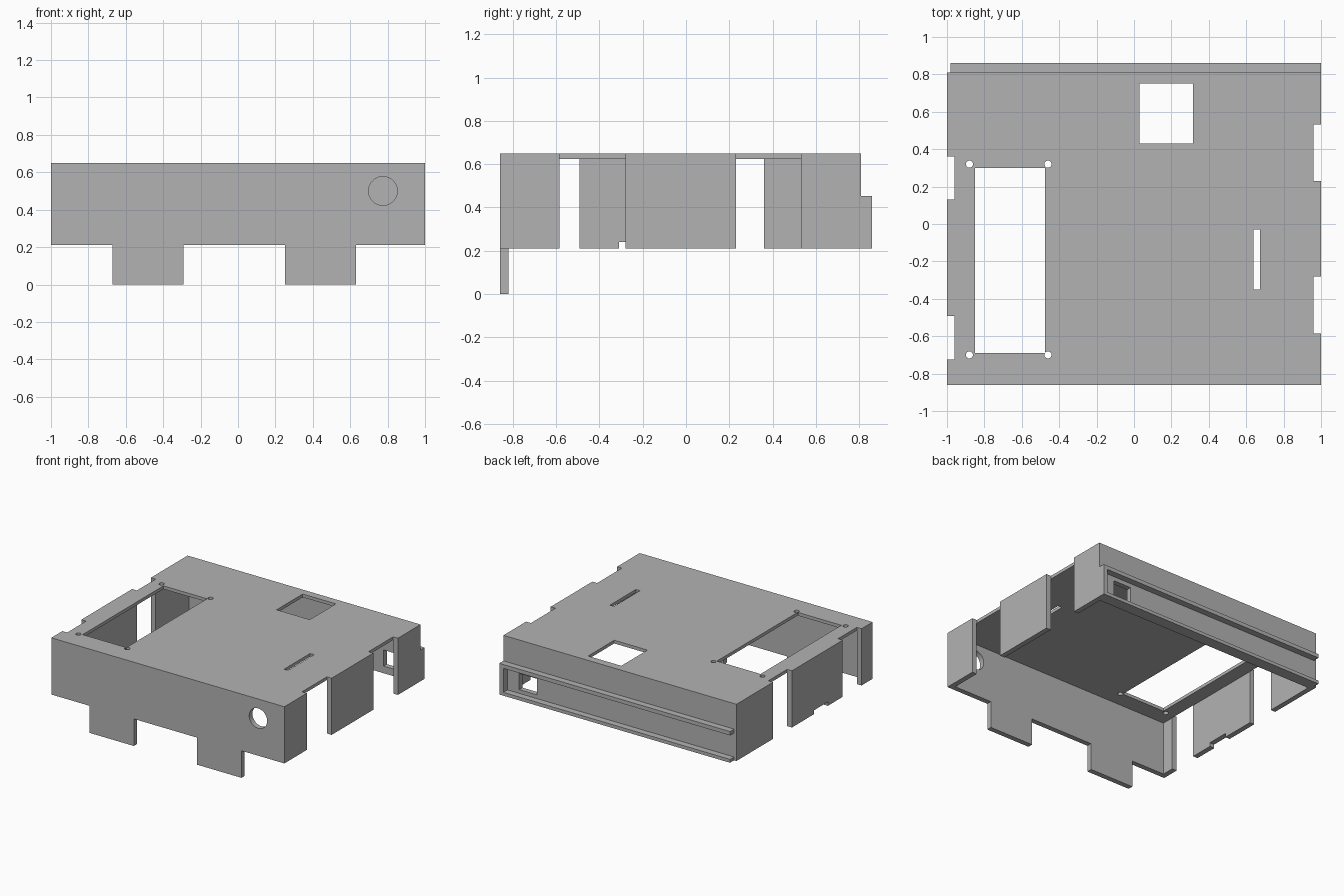
import bpy
import bmesh
from mathutils import Matrix, Vector

if "Cube" in bpy.data.objects:
    bpy.data.objects.remove(bpy.data.objects["Cube"], do_unlink=True)

# Single grey plastic
grey = bpy.data.materials.new("plain grey")
grey.use_nodes = True
grey.diffuse_color = (0.45, 0.45, 0.45, 1)
grey.node_tree.nodes["Principled BSDF"].inputs["Base Color"].default_value = grey.diffuse_color


def add_object(name, bm):
    mesh = bpy.data.meshes.new(name)
    bm.to_mesh(mesh)
    bm.free()
    mesh.materials.append(grey)
    obj = bpy.data.objects.new(name, mesh)
    bpy.context.scene.collection.objects.link(obj)
    return obj


def box(name, x, y, z):
    low, high = (Vector(c) for c in zip(x, y, z))
    bm = bmesh.new()
    bmesh.ops.create_cube(bm, size=1, matrix=Matrix.Translation((low + high) / 2)
                          @ Matrix.Diagonal((high - low).to_4d()))
    return add_object(name, bm)


def rod(name, centre, radius, length, axis, sides):
    turn = Vector((0, 0, 1)).rotation_difference(Vector(axis)).to_matrix().to_4x4()
    bm = bmesh.new()
    bmesh.ops.create_cone(bm, cap_ends=True, segments=sides, radius1=radius, radius2=radius,
                          depth=length, matrix=Matrix.Translation(centre) @ turn)
    return add_object(name, bm)


def cut(target, cutters):
    # Cut every cutter out of the target, bake the result and drop the cutters
    for cutter in cutters:
        cutter.hide_render = True
        mod = target.modifiers.new("cut", 'BOOLEAN')
        mod.operation = 'DIFFERENCE'
        mod.solver = 'EXACT'
        mod.object = cutter
    graph = bpy.context.evaluated_depsgraph_get()
    baked = bpy.data.meshes.new_from_object(target.evaluated_get(graph))
    target.modifiers.clear()
    target.data = baked
    for cutter in cutters:
        bpy.data.objects.remove(cutter, do_unlink=True)


BOTTOM, TOP, FRONT, BACK, WALL = 0.21, 0.65, -0.86, 0.81, 0.04
full = (0.1, 0.8)
through = (0.55, 0.8)

# Open-bottomed housing
shell = box("housing_shell", (-1, 1), (FRONT, BACK), (BOTTOM, TOP))
cutters = [box("cavity", (WALL - 1, 1 - WALL), (FRONT + WALL, BACK - WALL), (0, TOP - 0.025))]

# Gaps in the side walls, notching the top edge
for side, y in ((1, (-0.585, -0.28)), (1, (0.23, 0.532)),
                (-1, (-0.724, -0.493)), (-1, (0.13, 0.36))):
    cutters.append(box("side_gap", sorted((side * 0.959, side * 1.1)), y, full))
cutters.append(box("foot_notch", (-1.1, -0.9), (-0.31, -0.14), (0.1, 0.24)))

# Openings in the top
cutters += [
    box("screen_opening", (-0.85, -0.475), (-0.69, 0.30), through),
    box("square_opening", (0.03, 0.315), (0.43, 0.75), through),
    box("slot_opening", (0.64, 0.675), (-0.35, -0.03), through),
]
for x in (-0.88, -0.46):
    for y in (-0.70, 0.32):
        cutters.append(rod("screw_hole", (x, y, TOP), 0.019, 0.2, (0, 0, 1), 24))

# Round hole in the front, window in the back
cutters.append(rod("round_hole", (0.775, FRONT, 0.5), 0.077, 0.2, (0, 1, 0), 48))
cutters.append(box("back_window", (0.71, 0.865), (0.7, 0.9), (0.265, 0.39)))
cut(shell, cutters)

# Tabs hanging from the front wall
for name, x in (("right_tab", (-0.672, -0.292)), ("left_tab", (0.252, 0.632))):
    box(name, x, (FRONT, FRONT + WALL), (0, BOTTOM))

# Slide channel on the back: two rails closed at one end
rail_y = (BACK, 0.86)
box("upper_rail", (-0.98, 1), rail_y, (0.422, 0.452))
box("lower_rail", (-0.98, 1), rail_y, (BOTTOM, 0.236))
box("channel_stop", (0.965, 1), rail_y, (0.236, 0.422))
